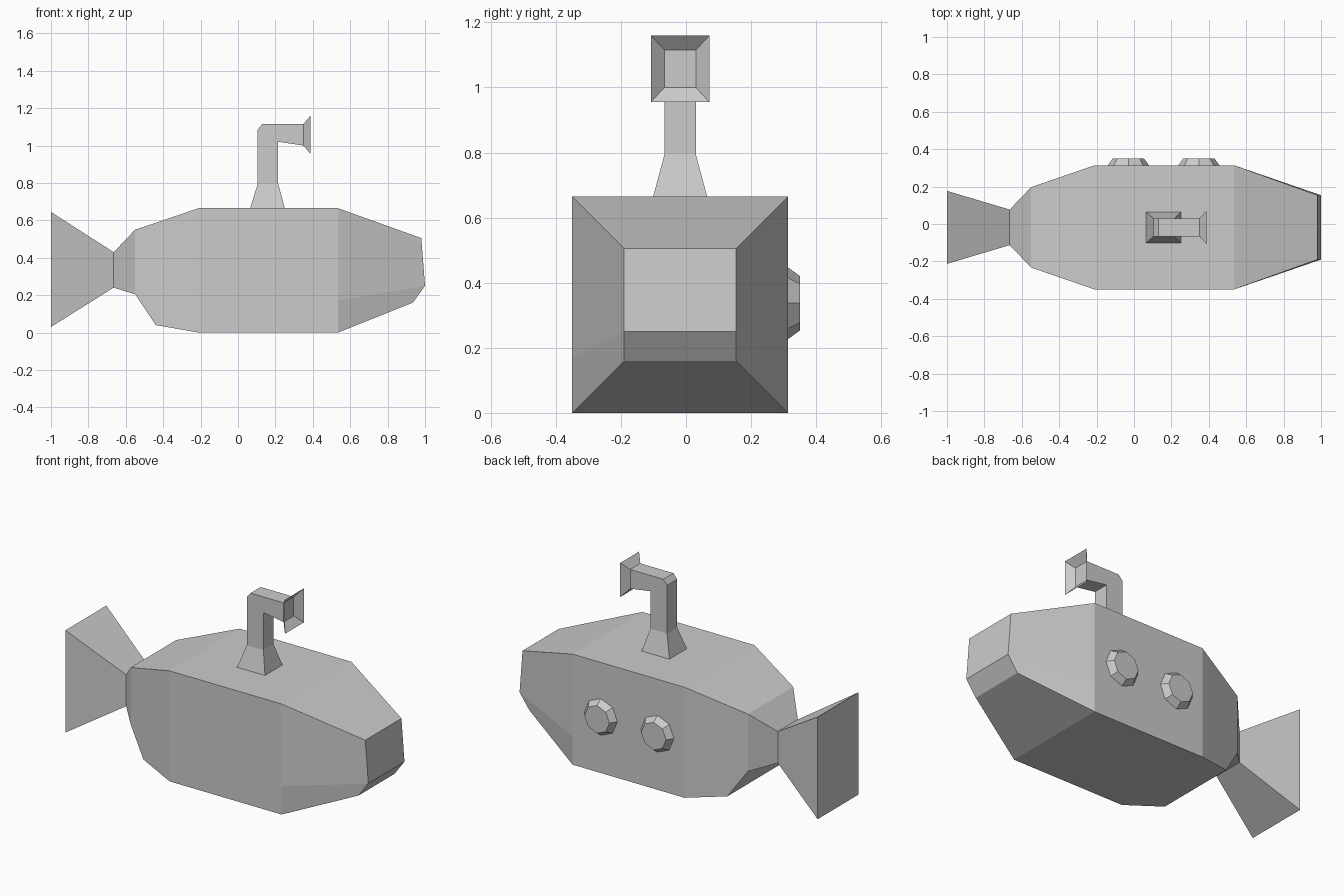
import bpy, bmesh, math
from mathutils import Matrix

if "Cube" in bpy.data.objects:
    bpy.data.objects.remove(bpy.data.objects["Cube"])

YC = -0.018  # centre plane of hull and periscope


def finish(name, bm):
    bmesh.ops.remove_doubles(bm, verts=bm.verts, dist=1e-5)
    bmesh.ops.recalc_face_normals(bm, faces=bm.faces)
    mesh = bpy.data.meshes.new(name)
    bm.to_mesh(mesh)
    bm.free()
    obj = bpy.data.objects.new(name, mesh)
    bpy.context.collection.objects.link(obj)
    return obj


def loft(name, stations, cap_start=False, cap_end=False):
    """Each station: (half width, side profile points (x, z)), mirrored across YC."""
    bm = bmesh.new()
    rings = []
    for w, pts in stations:
        loop = [(x, YC + w, z) for x, z in pts] + [(x, YC - w, z) for x, z in reversed(pts)]
        rings.append([bm.verts.new(p) for p in loop])
    for a, b in zip(rings, rings[1:]):
        n = len(a)
        for i in range(n):
            j = (i + 1) % n
            bm.faces.new((a[i], a[j], b[j], b[i]))
    for ring, cap in ((rings[0], cap_start), (rings[-1], cap_end)):
        if cap:
            # strips across the width, so a bent nose stays creased
            n = len(ring)
            for i in range(n // 2 - 1):
                bm.faces.new((ring[i], ring[i + 1], ring[n - 2 - i], ring[n - 1 - i]))
    return finish(name, bm)


def section(x, w, top, mid, bottom):
    return (w, [(x, top), (x, mid), (x, bottom)])


# Hull: boxy body tapering to a tail neck and a creased nose
loft("hull", [
    section(-0.665, 0.095, 0.43, 0.33, 0.24),
    section(-0.55, 0.215, 0.55, 0.35, 0.205),
    section(-0.44, 0.253, 0.587, 0.25, 0.04),
    section(-0.21, 0.332, 0.665, 0.17, 0.0),
    section(0.535, 0.332, 0.665, 0.17, 0.0),
    (0.172, [(0.98, 0.505), (1.0, 0.25), (0.935, 0.16)]),
], cap_end=True)

# Flared tail block
loft("tail", [
    (0.095, [(-0.665, 0.43), (-0.665, 0.24)]),
    (0.195, [(-1.0, 0.645), (-1.0, 0.03)]),
], cap_end=True)

# Periscope tube with flared foot and bevelled elbow
loft("periscope_tube", [
    (0.083, [(0.065, 0.665), (0.25, 0.665)]),
    (0.048, [(0.105, 0.795), (0.215, 0.795)]),
    (0.048, [(0.105, 1.085), (0.215, 1.02)]),
    (0.048, [(0.13, 1.115), (0.215, 1.02)]),
    (0.048, [(0.35, 1.115), (0.35, 1.0)]),
], cap_end=True)

# Open periscope mouth
loft("periscope_mouth", [
    (0.048, [(0.35, 1.115), (0.35, 1.0)]),
    (0.09, [(0.388, 1.16), (0.388, 0.955)]),
])

# Two octagonal portholes on the +y side
for i, x in enumerate((-0.03, 0.347)):
    bm = bmesh.new()
    bmesh.ops.create_cone(
        bm, cap_ends=True, segments=8, radius1=0.11, radius2=0.083, depth=0.037,
        matrix=Matrix.Translation((x, 0.3325, 0.337)) @ Matrix.Rotation(-math.pi / 2, 4, 'X'))
    finish(f"porthole_{i + 1}", bm)
